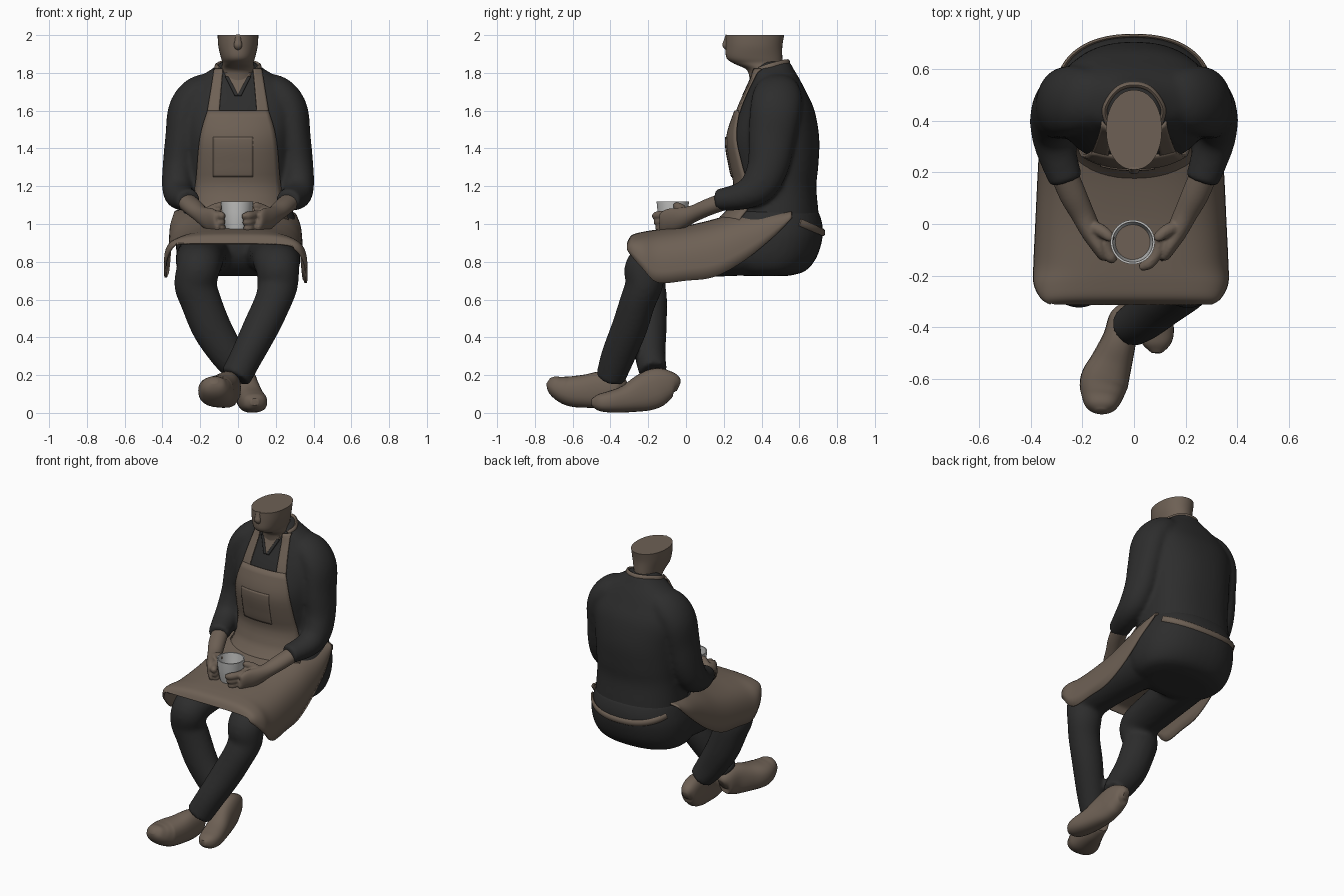
import bpy, bmesh, math
from mathutils import Vector

if "Cube" in bpy.data.objects:
    bpy.data.objects.remove(bpy.data.objects["Cube"])


def material(name, rgb):
    m = bpy.data.materials.new(name)
    m.diffuse_color = (*rgb, 1)
    m.use_nodes = True
    m.node_tree.nodes["Principled BSDF"].inputs["Base Color"].default_value = m.diffuse_color
    return m


BROWN = material("warm brown", (0.155, 0.118, 0.090))
DARK = material("charcoal cloth", (0.026, 0.026, 0.026))
GREY = material("cup grey", (0.55, 0.55, 0.54))


def spline(rows, steps=5):
    """Catmull-Rom through rows of numbers."""
    rows = [tuple(r) for r in rows]
    p = [rows[0]] + rows + [rows[-1]]
    out = []
    for i in range(1, len(p) - 2):
        for k in range(steps):
            t = k / steps
            out.append(tuple(
                0.5 * (2 * b + (c - a) * t + (2 * a - 5 * b + 4 * c - d) * t * t
                       + (3 * b - a - 3 * c + d) * t ** 3)
                for a, b, c, d in zip(*p[i - 1:i + 3])))
    return out + [rows[-1]]


def select(obs):
    bpy.ops.object.select_all(action='DESELECT')
    for ob in obs:
        ob.select_set(True)
    bpy.context.view_layer.objects.active = obs[0]


def loft(name, rings, mat, closed=True, thick=0, angle=45):
    """Skin a list of point rings; closed rings get end caps."""
    bm = bmesh.new()
    vs = [[bm.verts.new(q) for q in r] for r in rings]
    n = len(rings[0])
    for r0, r1 in zip(vs, vs[1:]):
        for j in range(n if closed else n - 1):
            k = (j + 1) % n
            bm.faces.new((r0[j], r0[k], r1[k], r1[j]))
    if closed:
        bm.faces.new(vs[0][::-1])
        bm.faces.new(vs[-1])
    bmesh.ops.recalc_face_normals(bm, faces=bm.faces)
    me = bpy.data.meshes.new(name)
    bm.to_mesh(me)
    bm.free()
    me.materials.append(mat)
    ob = bpy.data.objects.new(name, me)
    bpy.context.collection.objects.link(ob)
    if thick:
        mod = ob.modifiers.new("thickness", 'SOLIDIFY')
        mod.thickness = thick
        mod.offset = 0
    select([ob])
    bpy.ops.object.shade_smooth_by_angle(angle=math.radians(angle))
    return ob


def blend(name, obs, voxel, times):
    """Join overlapping parts into one soft surface."""
    select(obs)
    bpy.ops.object.join()
    obs[0].name = name
    mod = obs[0].modifiers.new("merge", 'REMESH')
    mod.mode = 'VOXEL'
    mod.voxel_size = voxel
    mod.use_smooth_shade = True
    mod = obs[0].modifiers.new("soften", 'SMOOTH')
    mod.factor = .5
    mod.iterations = times


def sup(t, p):
    c, s = math.cos(t), math.sin(t)
    return (math.copysign(abs(c) ** (2 / p), c), math.copysign(abs(s) ** (2 / p), s))


def tube(name, rows, mat, ref=(1, 0, 0), n=24, p=2.0):
    """Rows x, y, z, radius along ref, other radius; rings square to the path."""
    pts = spline(rows)
    rings = []
    for i, (x, y, z, a, b) in enumerate(pts):
        q0, q1 = pts[max(i - 1, 0)], pts[min(i + 1, len(pts) - 1)]
        t = (Vector(q1[:3]) - Vector(q0[:3])).normalized()
        v = t.cross(Vector(ref)).normalized()
        u = v.cross(t)
        ring = [sup(2 * math.pi * j / n, p) for j in range(n)]
        rings.append([Vector((x, y, z)) + u * a * c + v * b * s for c, s in ring])
    return loft(name, rings, mat)


def stack(name, rows, mat, p, n=40):
    """Rows z, centre y, x radius, y radius; horizontal rings."""
    ring = [sup(2 * math.pi * j / n, p) for j in range(n)]
    return loft(name, [[(rx * c, cy + ry * s, z) for c, s in ring]
                       for z, cy, rx, ry in spline(rows)], mat)


def section(rows, z):
    d = spline(rows)
    for a, b in zip(d, d[1:]):
        if a[0] <= z <= b[0]:
            f = (z - a[0]) / (b[0] - a[0])
            return [u + (v - u) * f for u, v in zip(a, b)]
    return d[-1]


# Shirt body and seat of the trousers
P = 2.3
torso = [(.97, .46, .30, .25), (1.08, .47, .29, .23), (1.2, .48, .28, .21),
         (1.3, .475, .285, .225), (1.45, .468, .295, .238), (1.6, .478, .31, .203),
         (1.7, .478, .285, .158), (1.77, .475, .215, .125), (1.82, .465, .14, .105),
         (1.86, .47, .085, .08)]
seat = [(.725, .42, .2, .12), (.75, .43, .28, .2), (.82, .43, .32, .26),
        (.92, .44, .33, .282), (1.0, .45, .315, .272), (1.07, .46, .29, .24)]
shirt = [stack("shirt_body", torso, DARK, P)]
trousers = [stack("trouser_seat", seat, DARK, P)]

# Neck and head, cut flat on top
stack("head", [(1.7, .44, .12, .1), (1.78, .437, .1, .102), (1.82, .422, .09, .105),
               (1.85, .382, .082, .13), (1.88, .362, .09, .148), (1.94, .36, .104, .15),
               (2.0, .365, .108, .155)], BROWN, 2.1)
tube("nose", [(0, .222, 2.0, .016, .012), (0, .215, 1.97, .018, .015),
              (0, .209, 1.945, .022, .016), (0, .218, 1.925, .014, .008)], BROWN, n=12)


def front(rows, x, z):
    _, cy, rx, ry = section(rows, z)
    return cy - ry * max(0, 1 - min(1, abs(x) / rx) ** P) ** (1 / P)


def patch(name, z0, z1, left, right, off, mat, nx=16, nz=16):
    """Thin cloth lying on the front of the shirt body."""
    rings = []
    for i in range(nz + 1):
        f = i / nz
        z = z0 + (z1 - z0) * f
        row = []
        for j in range(nx + 1):
            x = left(f) + (right(f) - left(f)) * j / nx
            y = front(torso, x, z)
            if z < 1.07:
                y = min(y, front(seat, x, z))
            row.append((x, y - off, z))
        rings.append(row)
    return loft(name, rings, mat, closed=False, thick=.01)


# Apron bib, pocket, neck straps and open collar
def bib_half(f):
    return section([(0, .27), (.33, .225), (.67, .207), (.84, .19), (1, .16)], f)[1]


patch("apron_bib", 1.0, 1.6, lambda f: -bib_half(f), bib_half, .014, BROWN)
patch("bib_pocket", 1.25, 1.46, lambda f: -.13, lambda f: .08, .019, BROWN)
patch("open_neck", 1.68, 1.80, lambda f: -.005 - .06 * f, lambda f: .005 + .06 * f, .004, BROWN)
for s, side in ((1, "left"), (-1, "right")):
    patch(side + "_bib_strap", 1.59, 1.82, lambda f: s * (.1 - .02 * f),
          lambda f: s * (.163 - .038 * f), .011, BROWN, nx=5)
    patch(side + "_collar", 1.68, 1.78, lambda f: s * .05 * f,
          lambda f: s * (.018 + .05 * f), .008, DARK, nx=3)
tube("neck_strap", [(s * x, y, z, .022, .012) for s, x, y, z in (
    (1, .1, .39, 1.81), (1, .112, .45, 1.83), (1, .065, .52, 1.848), (1, 0, .54, 1.85),
    (-1, .065, .52, 1.848), (-1, .112, .45, 1.83), (-1, .1, .39, 1.81))],
     BROWN, ref=(0, 0, 1), n=10)

# Apron skirt draped over the lap: y, top, half width, hem height
skirt = []
for y, top, w, low in spline([(-.308, .895, .31, .865), (-.285, .935, .345, .83),
                              (-.23, .952, .372, .765), (-.15, .965, .372, .69),
                              (0, .985, .365, .70), (.15, 1.02, .358, .72),
                              (.3, 1.065, .35, .80), (.45, 1.085, .343, .92),
                              (.56, 1.075, .32, 1.03)]):
    row = []
    for j in range(41):
        c, s = sup(math.pi * j / 40, 3.4)
        lo = low + (.03 if c < 0 else 0)
        row.append((w * c - .012, y, lo + (top - lo) * abs(s)))
    skirt.append(row)
loft("apron_skirt", skirt, BROWN, closed=False, thick=.012)

# Apron tie around the back
tie = []
for i in range(17):
    t = math.pi * (.17 + .66 * i / 16)
    z = 1.065 - .11 * math.sin(t)
    _, cy, rx, ry = section(seat, z)
    c, s = sup(t, P)
    tie.append(((rx + .003) * c, cy + (ry + .003) * s, z, .02, .009))
tube("apron_tie", tie, BROWN, ref=(0, 0, 1), n=8)

# Cup with drink
CX, CY = -.005, -.07


def turned(name, prof, mat):
    loft(name, [[(CX + r * math.cos(a * math.pi / 20), CY + r * math.sin(a * math.pi / 20), z)
                 for a in range(40)] for r, z in prof], mat)


turned("cup", [(.045, .95), (.058, .957), (.07, 1.0), (.08, 1.06), (.086, 1.12),
               (.078, 1.12), (.072, 1.06), (.065, 1.01)], GREY)
turned("drink", [(.069, 1.02), (.069, 1.03)], BROWN)

# Arms, hands and fingers
for s, side in ((1, "left"), (-1, "right")):
    shirt.append(tube(side + "_sleeve", [(s * x, y, z, a, b) for x, y, z, a, b in (
        (.1, .485, 1.745, .055, .08), (.2, .485, 1.7, .09, .125),
        (.272, .475, 1.61, .095, .135), (.295, .455, 1.46, .09, .125),
        (.311, .435, 1.31, .088, .11), (.32, .385, 1.205, .083, .098),
        (.307, .3, 1.15, .078, .075), (.262, .165, 1.125, .066, .058))], DARK))
    hand = [tube(side + "_hand", [(s * x, y, z, a, b) for x, y, z, a, b in (
        (.285, .23, 1.13, .053, .047), (.24, .12, 1.09, .053, .045), (.2, .04, 1.055, .046, .045),
        (.165, -.03, 1.03, .04, .058), (.132, -.085, 1.015, .033, .066),
        (.11, -.125, 1.0, .022, .05), (.1, -.137, 1.0, .006, .015))], BROWN)]
    sweep = 75 if s > 0 else 48
    for k in range(4):
        path = []
        for i in range(6):
            a = math.radians(10 - (sweep - 5 * k + 10) * i / 5)
            r = .103 - .006 * k
            e = .023 if i < 5 else .012
            path.append((CX + s * r * math.cos(a), CY + r * math.sin(a),
                         1.055 - .032 * k - .003 * i, e, e))
        hand.append(tube("finger", path, BROWN, ref=(0, 0, 1), n=10))
    hand.append(tube("thumb", [(s * x, y, z, r, r) for x, y, z, r in (
        (.17, -.01, 1.055, .028), (.13, -.025, 1.08, .026), (.096, -.05, 1.095, .021),
        (.088, -.065, 1.095, .012))], BROWN, ref=(0, 0, 1), n=10))
    blend(side + "_hand", hand, .006, 2)
blend("shirt", shirt, .013, 10)

# Legs, crossed at the ankles
thigh = [(.16, .42, .85, .14, .12), (.18, .2, .84, .138, .118), (.2, -.03, .82, .13, .11),
         (.205, -.16, .8, .125, .105), (.21, -.215, .765, .115, .11)]
trousers.append(tube("front_leg", thigh + [
    (.21, -.222, .68, .108, .1), (.185, -.255, .59, .098, .095), (.12, -.3, .45, .095, .095),
    (.045, -.36, .3, .086, .09), (-.015, -.4, .185, .083, .078)], DARK))
trousers.append(tube("back_leg", [(-x, y, z, a, b) for x, y, z, a, b in thigh] + [
    (-.225, -.21, .68, .113, .1), (-.2, -.2, .6, .108, .1), (-.14, -.195, .45, .105, .093),
    (-.055, -.19, .31, .093, .082), (.01, -.175, .22, .075, .075)], DARK))
blend("trousers", trousers, .013, 8)

# Shoes
tube("front_shoe", [
    (-.035, -.335, .12, .025, .035), (-.04, -.36, .13, .055, .075), (-.055, -.44, .125, .065, .095),
    (-.085, -.53, .115, .08, .088), (-.115, -.61, .115, .094, .08), (-.124, -.67, .133, .08, .064),
    (-.127, -.71, .158, .055, .042), (-.128, -.728, .17, .02, .018)], BROWN, p=2.4)
tube("back_shoe", [
    (.03, -.038, .14, .02, .025), (.032, -.07, .15, .048, .065), (.04, -.14, .14, .06, .1),
    (.05, -.22, .108, .064, .1), (.068, -.32, .073, .07, .072), (.085, -.41, .058, .07, .056),
    (.088, -.465, .056, .055, .043), (.088, -.5, .058, .02, .018)], BROWN, p=2.4)
